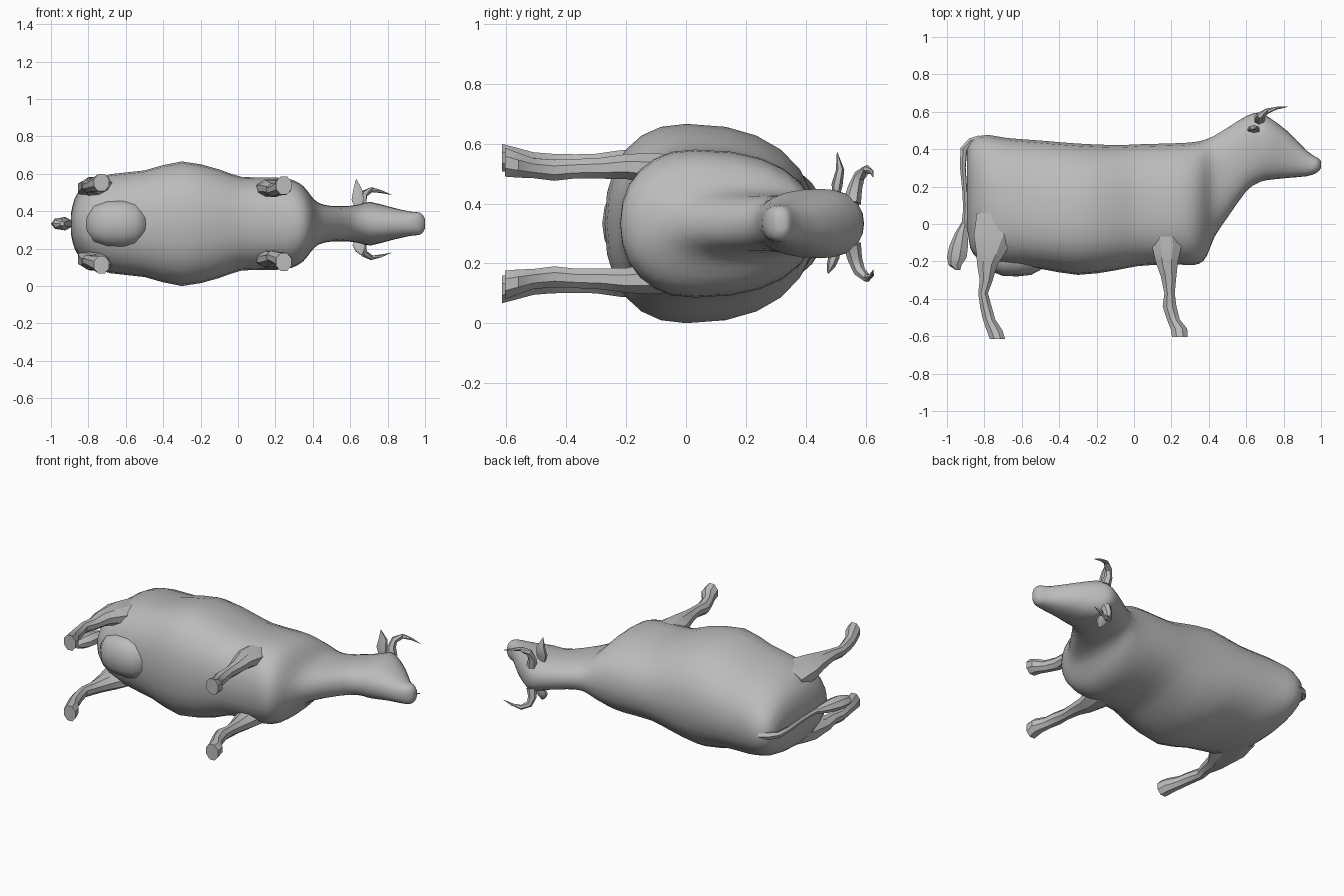
import bpy, bmesh, math
from mathutils import Vector

cube = bpy.data.objects.get("Cube")
if cube:
    bpy.data.objects.remove(cube, do_unlink=True)

CZ = 0.333  # mid plane of the animal, which lies on its side

GREY = (0.5, 0.5, 0.5, 1)
grey = bpy.data.materials.new("plain grey")
grey.use_nodes = True
grey.diffuse_color = GREY
grey.node_tree.nodes["Principled BSDF"].inputs["Base Color"].default_value = GREY


def loft(name, rings, angle):
    """Skin a list of equal-length rings and close both ends."""
    bm = bmesh.new()
    loops = [[bm.verts.new(p) for p in r] for r in rings]
    n = len(loops[0])
    for a, b in zip(loops, loops[1:]):
        for i in range(n):
            j = (i + 1) % n
            bm.faces.new((a[i], a[j], b[j], b[i]))
    bm.faces.new(loops[0])
    bm.faces.new(loops[-1])
    bmesh.ops.recalc_face_normals(bm, faces=bm.faces)
    me = bpy.data.meshes.new(name)
    bm.to_mesh(me)
    bm.free()
    me.materials.append(grey)
    ob = bpy.data.objects.new(name, me)
    bpy.context.collection.objects.link(ob)
    bpy.ops.object.select_all(action='DESELECT')
    ob.select_set(True)
    bpy.context.view_layer.objects.active = ob
    bpy.ops.object.shade_smooth_by_angle(angle=math.radians(angle))


def refine(rows):
    """Insert a smooth in-between row after each row."""
    out = []
    for i in range(len(rows) - 1):
        a, b = rows[max(i - 1, 0)], rows[i]
        c, d = rows[i + 1], rows[min(i + 2, len(rows) - 1)]
        mid = [(9 * (q + r) - p - s) / 16 for p, q, r, s in zip(a, b, c, d)]
        out += [b, mid]
    return out + [rows[-1]]


def power(v, e):
    return math.copysign(abs(v) ** e, v)


def body_ring(x, top, bottom, half, mid, n=24):
    """Egg-shaped section across the body, widest at height mid."""
    ring = []
    for i in range(n):
        t = 2 * math.pi * i / n
        s = power(math.sin(t), 0.87)
        y = mid + s * ((top - mid) if s > 0 else (mid - bottom))
        ring.append((x, y, CZ + half * power(math.cos(t), 0.87)))
    return ring


def limb_ring(x, y, z, rx, rz, n=8):
    """Ring across a limb running along y; z is the offset from the mid plane."""
    angles = [2 * math.pi * (i + 0.5) / n for i in range(n)]
    return [(x + rx * math.cos(t), y, CZ + z + rz * math.sin(t)) for t in angles]


def tube(name, points, flat=1.0, n=6):
    """Tapering tube along points (x, y, z offset, radius)."""
    ps = [Vector((x, y, CZ + z)) for x, y, z, r in points]
    rings = []
    for i, p in enumerate(ps):
        d = (ps[min(i + 1, len(ps) - 1)] - ps[max(i - 1, 0)]).normalized()
        u = d.cross(Vector((1, 0, 0.2))).normalized()
        v = d.cross(u)
        r = points[i][3]
        rings.append([p + r * (math.cos(a) * u * flat + math.sin(a) * v)
                      for a in (2 * math.pi * k / n for k in range(n))])
    loft(name, rings, 40)


# Trunk: x, top, bottom, half width, widest height
trunk = [
    (-0.892, 0.40, -0.02, 0.06, 0.18), (-0.875, 0.44, -0.13, 0.13, 0.14),
    (-0.84, 0.465, -0.18, 0.185, 0.10), (-0.78, 0.476, -0.21, 0.23, 0.06),
    (-0.68, 0.46, -0.225, 0.265, 0.04), (-0.50, 0.446, -0.24, 0.285, 0.0),
    (-0.30, 0.430, -0.272, 0.333, 0.0), (-0.10, 0.422, -0.248, 0.29, 0.0),
    (0.02, 0.426, -0.225, 0.25, 0.02), (0.20, 0.431, -0.215, 0.247, 0.03),
    (0.29, 0.435, -0.22, 0.235, 0.03), (0.35, 0.443, -0.212, 0.20, 0.05),
]
# Neck and head, continuing the trunk
neck_head = [
    (0.39, 0.455, -0.17, 0.15, 0.10), (0.43, 0.472, -0.07, 0.112, 0.18),
    (0.50, 0.515, 0.035, 0.095, 0.27), (0.60, 0.577, 0.175, 0.096, 0.39),
    (0.66, 0.595, 0.218, 0.107, 0.45), (0.71, 0.578, 0.234, 0.116, 0.45),
    (0.82, 0.497, 0.246, 0.088, 0.38), (0.92, 0.395, 0.255, 0.065, 0.32),
    (0.97, 0.36, 0.27, 0.06, 0.315), (0.992, 0.347, 0.288, 0.042, 0.315),
    (1.0, 0.335, 0.30, 0.022, 0.315),
]
loft("body_neck_and_head", [body_ring(*s) for s in refine(trunk + neck_head)], 80)

# Udder between the hind legs: x, bottom, half width
udder = [(-0.81, -0.20, 0.05), (-0.77, -0.25, 0.10), (-0.70, -0.278, 0.125),
         (-0.62, -0.28, 0.13), (-0.55, -0.272, 0.12), (-0.49, -0.24, 0.07)]
loft("udder", [body_ring(x, -0.05, b, h, -0.16, 16) for x, b, h in udder], 80)

# Legs: x, y, z offset, x radius, z radius
front_leg = [
    (0.17, 0.02, 0.17, 0.09, 0.06), (0.175, -0.12, 0.185, 0.085, 0.055),
    (0.175, -0.20, 0.19, 0.065, 0.045), (0.185, -0.28, 0.185, 0.045, 0.038),
    (0.19, -0.37, 0.183, 0.030, 0.035), (0.19, -0.44, 0.178, 0.040, 0.038),
    (0.21, -0.51, 0.185, 0.037, 0.036), (0.24, -0.56, 0.195, 0.048, 0.045),
    (0.245, -0.605, 0.205, 0.045, 0.052),
]
hind_leg = [
    (-0.72, 0.06, 0.17, 0.13, 0.07), (-0.745, -0.06, 0.19, 0.12, 0.065),
    (-0.765, -0.15, 0.20, 0.085, 0.052), (-0.785, -0.22, 0.205, 0.058, 0.043),
    (-0.79, -0.30, 0.20, 0.038, 0.036), (-0.807, -0.37, 0.20, 0.028, 0.034),
    (-0.79, -0.45, 0.20, 0.034, 0.036), (-0.775, -0.51, 0.205, 0.036, 0.036),
    (-0.745, -0.57, 0.213, 0.046, 0.045), (-0.73, -0.615, 0.22, 0.044, 0.05),
]
# Horns sweep outward, then forward to a point
horn = [(0.675, 0.555, 0.07, 0.03), (0.665, 0.565, 0.12, 0.024),
        (0.675, 0.58, 0.16, 0.02), (0.715, 0.605, 0.182, 0.014),
        (0.765, 0.62, 0.172, 0.008), (0.82, 0.626, 0.155, 0.001)]
for side, s in (("left", 1), ("right", -1)):
    for kind, rows in (("front_leg_", front_leg), ("hind_leg_", hind_leg)):
        rings = [limb_ring(x, y, s * z, rx, rz) for x, y, z, rx, rz in rows]
        loft(kind + side, rings, 28)
    tube("horn_" + side, [(x, y, s * z, r) for x, y, z, r in horn])

# Ears, one raised and one drooping
tube("ear_raised", [(0.645, 0.50, 0.08, 0.022), (0.64, 0.505, 0.13, 0.037),
                    (0.64, 0.515, 0.18, 0.028), (0.632, 0.505, 0.238, 0.002)], 0.5)
tube("ear_drooping", [(0.645, 0.50, -0.08, 0.022), (0.645, 0.495, -0.11, 0.037),
                      (0.655, 0.485, -0.14, 0.03), (0.66, 0.475, -0.165, 0.006)], 0.5)

# Tail hanging behind, with a tuft at the end
tube("tail", [(-0.82, 0.45, 0, 0.025), (-0.87, 0.437, 0, 0.024), (-0.91, 0.40, 0, 0.02),
              (-0.915, 0.30, 0, 0.016), (-0.905, 0.18, 0, 0.014), (-0.90, 0.08, 0, 0.014),
              (-0.905, 0.0, 0, 0.018)])
tuft = [(-0.905, 0.01, 0.016, 0.016), (-0.922, -0.05, 0.036, 0.03), (-0.935, -0.12, 0.053, 0.037),
        (-0.945, -0.18, 0.055, 0.035), (-0.955, -0.22, 0.036, 0.026), (-0.94, -0.247, 0.012, 0.012)]
loft("tail_tuft", [limb_ring(x, y, 0, rx, rz, 7) for x, y, rx, rz in tuft], 28)
